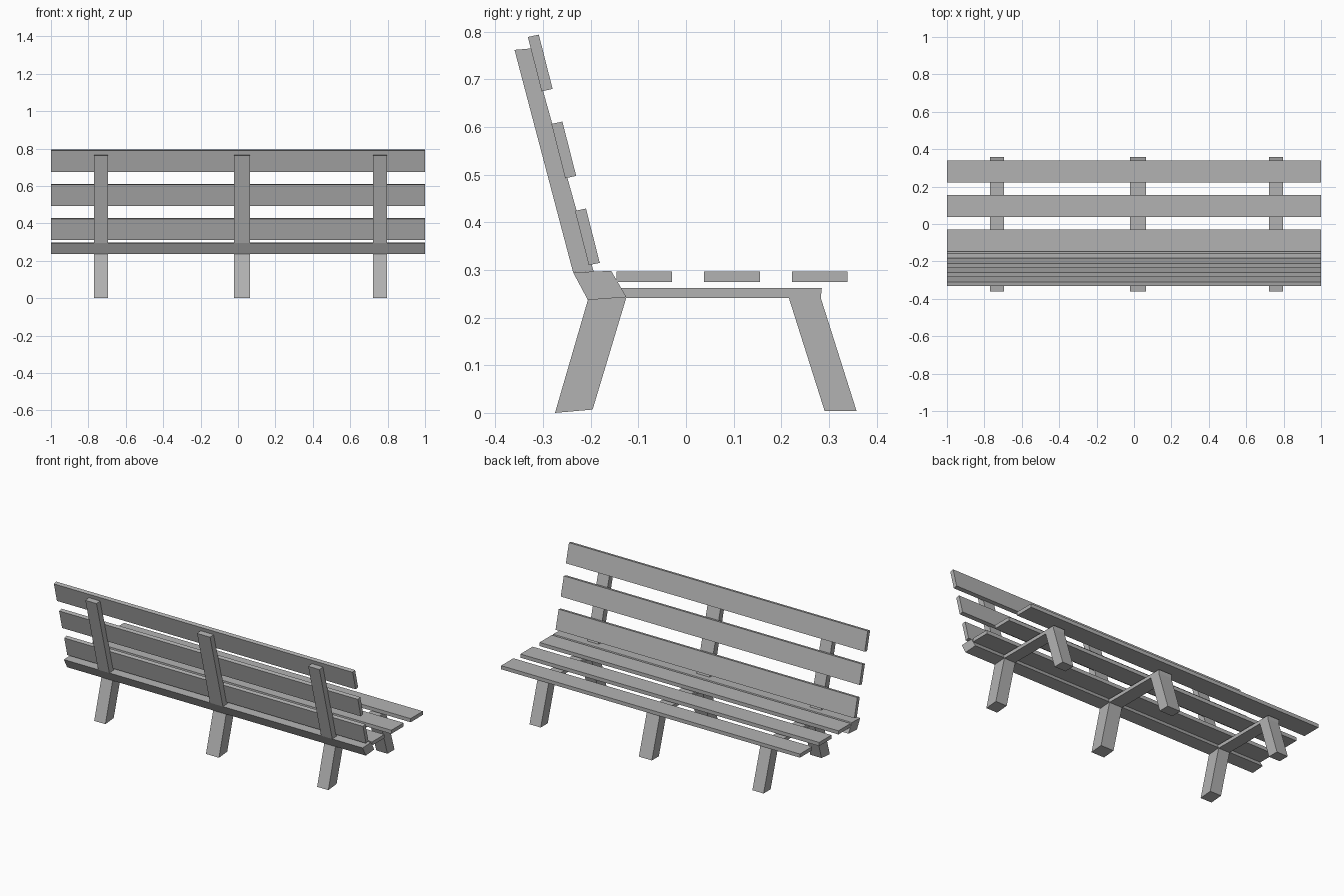
import bpy
import bmesh

cube = bpy.data.objects.get("Cube")
if cube:
    bpy.data.objects.remove(cube, do_unlink=True)

grey = bpy.data.materials.new("plain_grey")
grey.use_nodes = True
colour = (0.45, 0.45, 0.45, 1)
grey.diffuse_color = colour
grey.node_tree.nodes["Principled BSDF"].inputs["Base Color"].default_value = colour


def prism(name, profile, x0, x1):
    """Extrude a side profile of (y, z) points from x0 to x1."""
    bm = bmesh.new()
    face = bm.faces.new([bm.verts.new((x0, y, z)) for y, z in profile])
    ext = bmesh.ops.extrude_face_region(bm, geom=[face])
    moved = [v for v in ext["geom"] if isinstance(v, bmesh.types.BMVert)]
    bmesh.ops.translate(bm, vec=(x1 - x0, 0, 0), verts=moved)
    bmesh.ops.recalc_face_normals(bm, faces=bm.faces)
    mesh = bpy.data.meshes.new(name)
    bm.to_mesh(mesh)
    bm.free()
    mesh.materials.append(grey)
    obj = bpy.data.objects.new(name, mesh)
    bpy.context.collection.objects.link(obj)


def box_profile(y0, y1, z0, z1):
    return [(y0, z0), (y1, z0), (y1, z1), (y0, z1)]


# Three frames: backrest post, rear leg, seat support and front leg
frame_parts = {
    "back_post": [(-0.237, 0.295), (-0.194, 0.297), (-0.325, 0.765), (-0.36, 0.762)],
    "rear_leg": [(-0.275, 0.0), (-0.196, 0.007), (-0.125, 0.243), (-0.206, 0.237)],
    "seat_support": [(-0.126, 0.241), (0.283, 0.241), (0.285, 0.262), (-0.137, 0.262)],
    "front_leg": [(0.291, 0.004), (0.358, 0.004), (0.283, 0.241), (0.216, 0.241)],
}
frames = {"right": (-0.77, -0.695), "middle": (-0.022, 0.065), "left": (0.722, 0.797)}
for side, (x0, x1) in frames.items():
    for part, profile in frame_parts.items():
        prism(f"{part}_{side}", profile, x0, x1)

# Full-length beam joining the frames at the back of the seat
prism("rear_beam", [(-0.206, 0.237), (-0.125, 0.243), (-0.157, 0.298), (-0.237, 0.295)], -1, 1)

# Flat seat slats
for i, y in enumerate((-0.146, 0.038, 0.222)):
    prism(f"seat_slat_{i + 1}", box_profile(y, y + 0.117, 0.275, 0.297), -1, 1)

# Leaning backrest slats, stepped along the slope of the posts
low_slat = [(-0.204, 0.31), (-0.181, 0.315), (-0.21, 0.429), (-0.233, 0.424)]
for i in range(3):
    profile = [(y - 0.0495 * i, z + 0.1825 * i) for y, z in low_slat]
    prism(f"back_slat_{i + 1}", profile, -1, 1)
